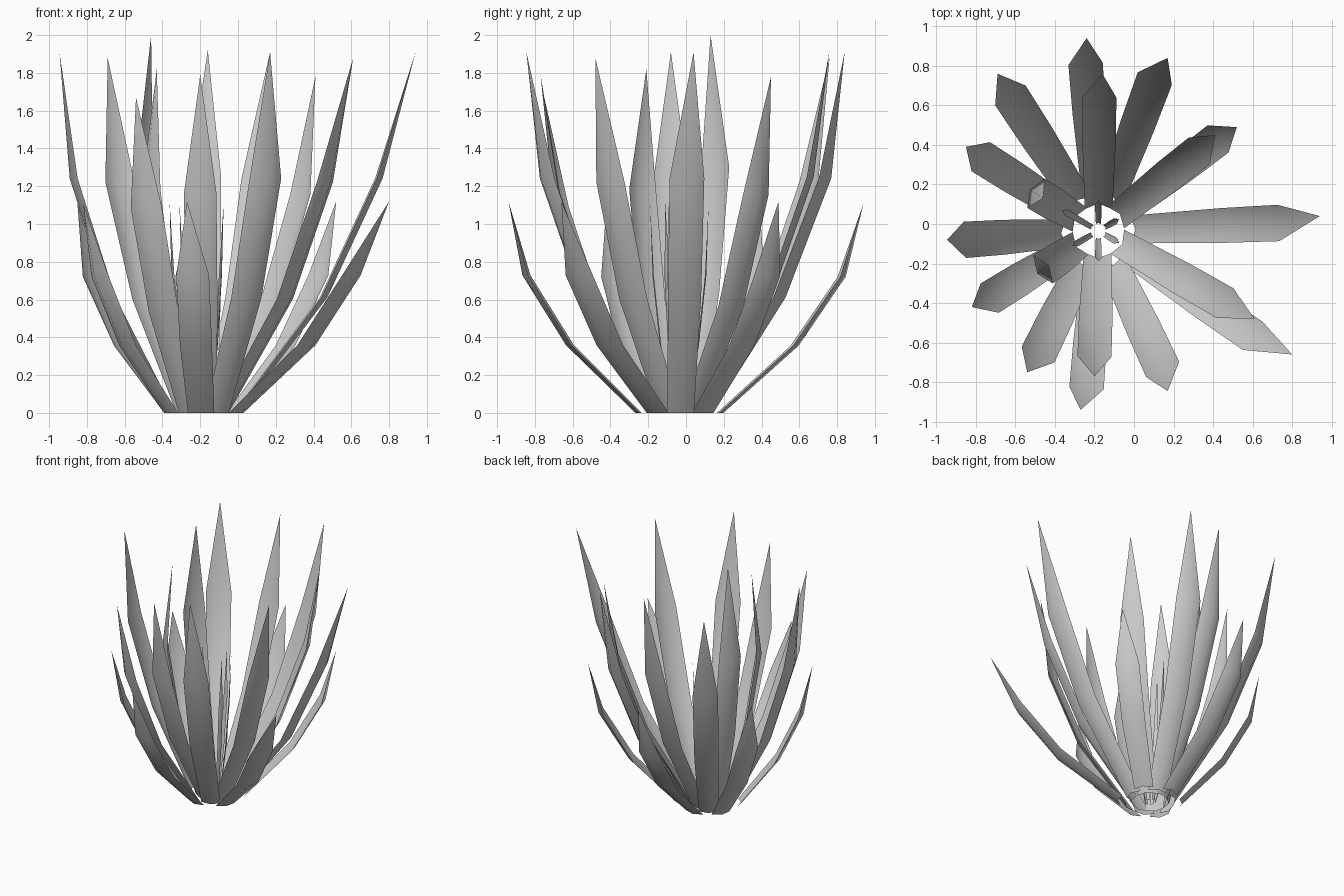
import bpy, bmesh, math
from mathutils import Vector

if "Cube" in bpy.data.objects:
    bpy.data.objects.remove(bpy.data.objects["Cube"])

CENTRE = Vector((-0.18, -0.035, 0))


def leaf(name, tip, mid, base_r, widths, fold=0.036):
    """Curved blade cupped toward the centre: three rows, then a pointed tip."""
    tip = Vector(tip)
    z = tip.z
    wide = Vector((mid[0], mid[1], z * 0.65))
    out = Vector((wide.x, wide.y, 0)) - CENTRE
    out.z = 0
    out.normalize()
    side = Vector((-out.y, out.x, 0))
    base = CENTRE + out * base_r
    low = base.lerp(wide, 0.61)
    low.z = z * 0.32
    bm = bmesh.new()
    rows = []
    for c, w, k in zip((base, low, wide), widths, (0.8, 1, 1)):
        rows.append([bm.verts.new(p) for p in
                     (c + side * w, c + out * fold * k, c - side * w)])
    for a, b in zip(rows, rows[1:]):
        for i in (0, 1):
            bm.faces.new((a[i], a[i + 1], b[i + 1], b[i]))
    t = bm.verts.new(tip)
    for i in (0, 1):
        bm.faces.new((rows[2][i], rows[2][i + 1], t))
    for f in bm.faces:
        f.smooth = True
    me = bpy.data.meshes.new(name)
    bm.to_mesh(me)
    bm.free()
    bpy.context.collection.objects.link(bpy.data.objects.new(name, me))


# Low spreading outer leaves: (tip, centre of widest row)
outer = [((-0.24, 0.94, 1.11), (-0.245, 0.81)), ((0.52, 0.49, 1.12), (0.425, 0.43)),
         ((0.80, -0.66, 1.12), (0.60, -0.565)), ((-0.27, -0.94, 1.12), (-0.24, -0.83)),
         ((-0.82, -0.42, 1.11), (-0.73, -0.375)), ((-0.85, 0.39, 1.11), (-0.775, 0.34))]
for t, m in outer:
    leaf("outer_leaf", t, m, 0.205, (0.07, 0.085, 0.087))

# Tall middle leaves
middle = [((0.94, 0.04, 1.91), (0.73, 0.005)), ((0.17, 0.84, 1.91), (0.105, 0.735)),
          ((-0.69, 0.76, 1.88), (-0.625, 0.65)), ((-0.945, -0.08, 1.91), (-0.855, -0.08)),
          ((-0.54, -0.75, 1.67), (-0.485, -0.66)), ((0.17, -0.845, 1.91), (0.145, -0.735))]
for t, m in middle:
    leaf("middle_leaf", t, m, 0.16, (0.07, 0.088, 0.092))

# Tall upright inner leaves
inner = [((-0.16, 0.76, 1.92), (-0.175, 0.64)), ((0.41, 0.45, 1.78), (0.33, 0.37)),
         ((0.61, -0.48, 1.88), (0.46, -0.40)), ((-0.20, -0.77, 1.79), (-0.20, -0.67)),
         ((-0.43, -0.21, 1.82), (-0.46, -0.23)), ((-0.46, 0.13, 2.0), (-0.495, 0.155))]
for t, m in inner:
    leaf("inner_leaf", t, m, 0.11, (0.07, 0.085, 0.086))

# Thin heart leaves at the centre
for i, r in enumerate((0.12, 0.155, 0.21, 0.15, 0.155, 0.12)):
    a = math.radians(30 + 60 * i)
    d = Vector((math.cos(a), math.sin(a), 0))
    t = CENTRE + d * r
    t.z = 1.11
    leaf("heart_leaf", t, (CENTRE + d * (r - 0.02)).xy, 0.035,
         (0.013, 0.016, 0.016), 0.007)
